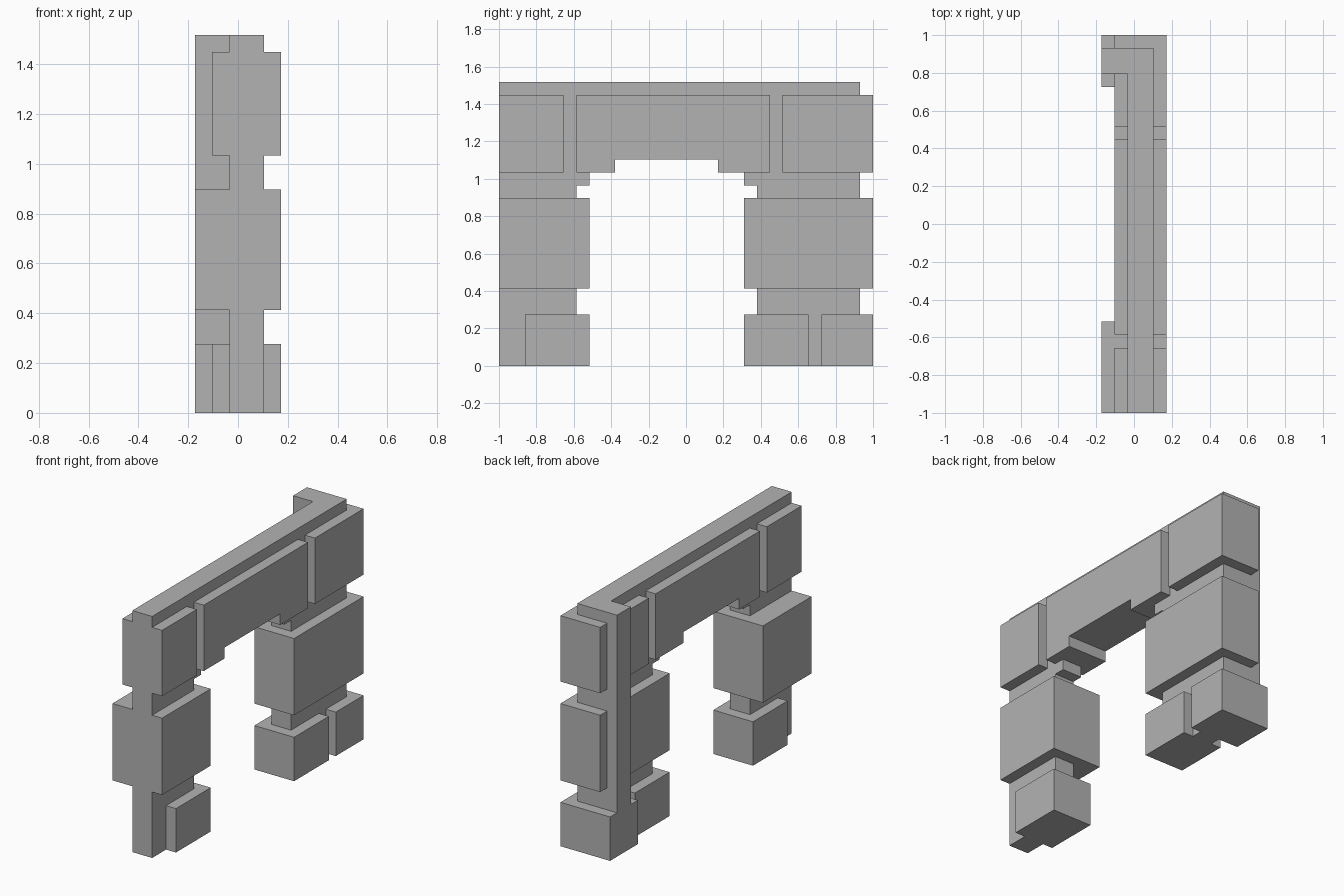
import bpy
import bmesh
from mathutils import Matrix, Vector

cube = bpy.data.objects.get("Cube")
if cube:
    bpy.data.objects.remove(cube, do_unlink=True)

UNIT = 2 / 29                      # one masonry module
OFFSET = Vector((2.5, 14.5, 0))    # centre of the arch in modules

stone = bpy.data.materials.new("grey_stone")
stone.use_nodes = True
GREY = (0.45, 0.45, 0.45, 1)
stone.diffuse_color = GREY
stone.node_tree.nodes["Principled BSDF"].inputs["Base Color"].default_value = GREY


def add_part(name, *boxes):
    """One object from boxes given as (x range, y range, z range) in modules."""
    bm = bmesh.new()
    for spans in boxes:
        low = Vector([s[0] for s in spans])
        high = Vector([s[1] for s in spans])
        place = Matrix.Translation(((low + high) / 2 - OFFSET) * UNIT)
        bmesh.ops.create_cube(bm, size=1, matrix=place @ Matrix.Diagonal((*((high - low) * UNIT), 1)))
    mesh = bpy.data.meshes.new(name)
    bm.to_mesh(mesh)
    bm.free()
    mesh.materials.append(stone)
    bpy.context.collection.objects.link(bpy.data.objects.new(name, mesh))


# Shared ranges
CORE, FACING, FULL = (2, 4), (1, 5), (0, 5)
BASE, MIDDLE, TOP, HEIGHT = (0, 4), (6, 13), (15, 21), (0, 22)

# Thin wall core: two posts, a lintel and the corner return
add_part("front_post", (CORE, (0, 6), HEIGHT))
add_part("back_post", (CORE, (20, 28), HEIGHT))
add_part("corner_return", ((0, 4), (26, 28), HEIGHT))
add_part("lintel_core", (CORE, (0, 28), (16, 22)))
add_part("front_corbel", (CORE, (0, 7), (14, 16)))
add_part("back_corbel", (CORE, (19, 28), (14, 16)))

# Facing blocks of the front pillar
add_part("front_base_block", (FACING, (2, 7), BASE))
add_part("front_middle_block", (FULL, (0, 7), MIDDLE))
add_part("front_top_block", (FACING, (0, 5), TOP))

# Facing blocks of the back pillar
add_part("back_base_block", (FACING, (19, 24), BASE))
add_part("corner_base_block", (FULL, (25, 29), BASE))
add_part("back_middle_block", (FACING, (19, 29), MIDDLE))
add_part("back_top_block", (FACING, (22, 29), TOP))

# Lintel block with stepped ends over the opening
add_part("lintel_block",
         (FACING, (6, 21), (16, 21)),
         (FACING, (6, 9), (15, 16)),
         (FACING, (17, 21), (15, 16)))
